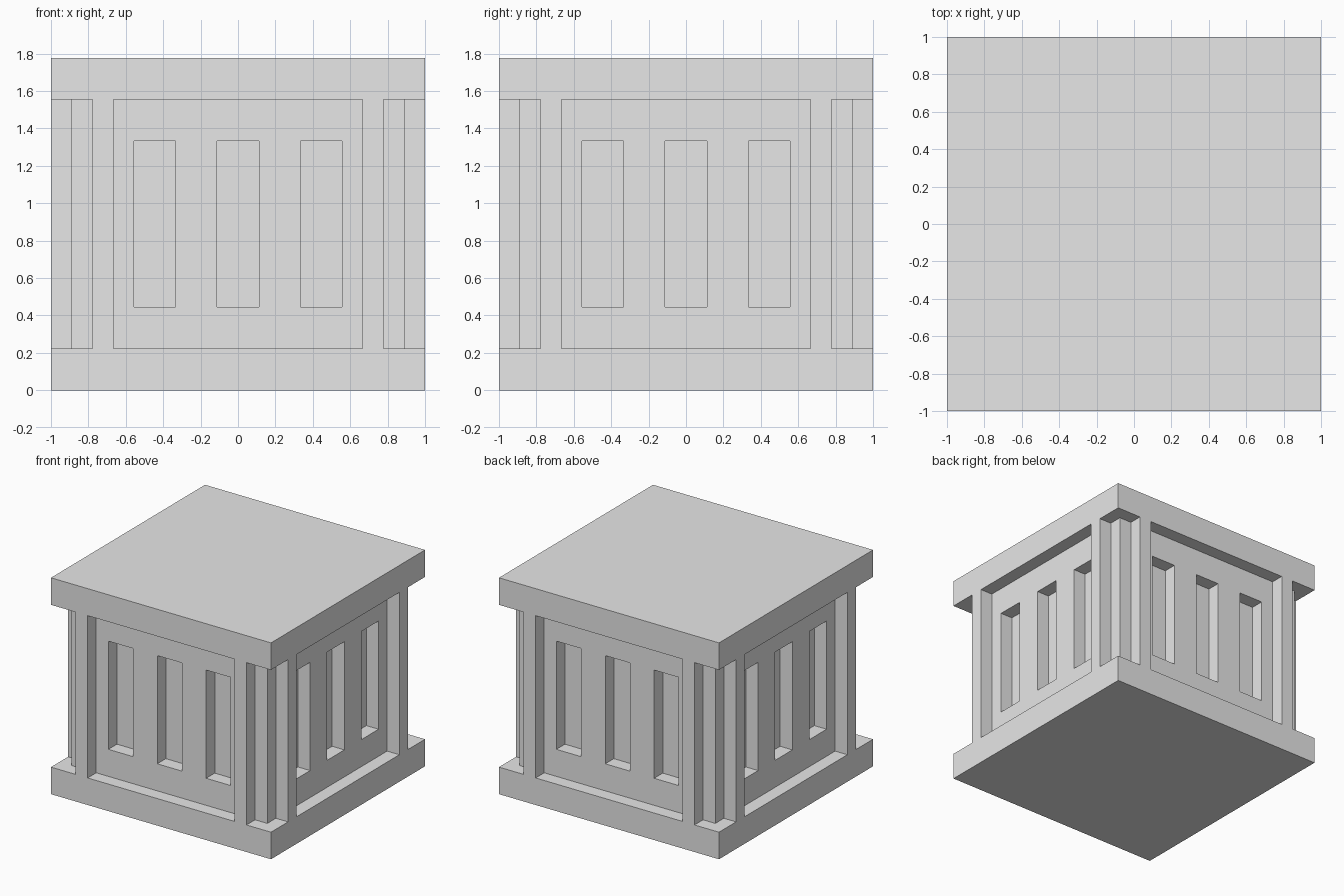
import bpy
import bmesh
from math import pi
from mathutils import Matrix, Vector

U = 1 / 9  # building module: the model is 18 x 18 x 16 modules

cube = bpy.data.objects.get("Cube")
if cube:
    bpy.data.objects.remove(cube, do_unlink=True)

stone = bpy.data.materials.new("grey_stone")
stone.use_nodes = True
stone.diffuse_color = (0.8, 0.8, 0.8, 1)
stone.node_tree.nodes["Principled BSDF"].inputs["Base Color"].default_value = (0.8, 0.8, 0.8, 1)


def add_box(bm, low, high):
    """Add a box between two corners given in modules."""
    low, high = Vector(low) * U, Vector(high) * U
    place = Matrix.Translation((low + high) / 2) @ Matrix.Diagonal((*(high - low), 1))
    return bmesh.ops.create_cube(bm, size=1, matrix=place)["verts"]


def finish(bm, name):
    bmesh.ops.recalc_face_normals(bm, faces=bm.faces[:])
    mesh = bpy.data.meshes.new(name)
    bm.to_mesh(mesh)
    bm.free()
    mesh.materials.append(stone)
    obj = bpy.data.objects.new(name, mesh)
    bpy.context.scene.collection.objects.link(obj)
    return obj


# Square base and cap slabs
for name, bottom in (("base_slab", 0), ("cap_slab", 14)):
    bm = bmesh.new()
    add_box(bm, (-9, -9, bottom), (9, 9, bottom + 2))
    finish(bm, name)

# Body: stepped corner with flush posts, turned four times and extruded
corner = [(9, 6), (9, 7), (8, 7), (8, 8), (7, 8), (7, 9), (6, 9), (6, 8)]
corner.insert(0, (8, 6))
bm = bmesh.new()
outline = []
for turn in range(4):
    spin = Matrix.Rotation(turn * pi / 2, 3, "Z")
    outline += [bm.verts.new(spin @ Vector((x, y, 2)) * U) for x, y in corner]
floor = bm.faces.new(outline)
raised = bmesh.ops.extrude_face_region(bm, geom=[floor], use_keep_orig=True)["geom"]
bmesh.ops.translate(bm, vec=(0, 0, 12 * U),
                    verts=[v for v in raised if isinstance(v, bmesh.types.BMVert)])
body = finish(bm, "body")

# Three blind window niches cut one module deep into each side
bm = bmesh.new()
for turn in range(4):
    for x in (-4, 0, 4):
        verts = add_box(bm, (x - 1, -8.5, 4), (x + 1, -7, 12))
        bmesh.ops.rotate(bm, verts=verts, cent=(0, 0, 0),
                         matrix=Matrix.Rotation(turn * pi / 2, 3, "Z"))
cutter = finish(bm, "niche_cutter")
cutter.hide_render = True

cut = body.modifiers.new("niches", "BOOLEAN")
cut.operation = "DIFFERENCE"
cut.solver = "EXACT"
cut.object = cutter
bpy.context.view_layer.objects.active = body
bpy.ops.object.modifier_apply(modifier=cut.name)
bpy.data.objects.remove(cutter, do_unlink=True)
